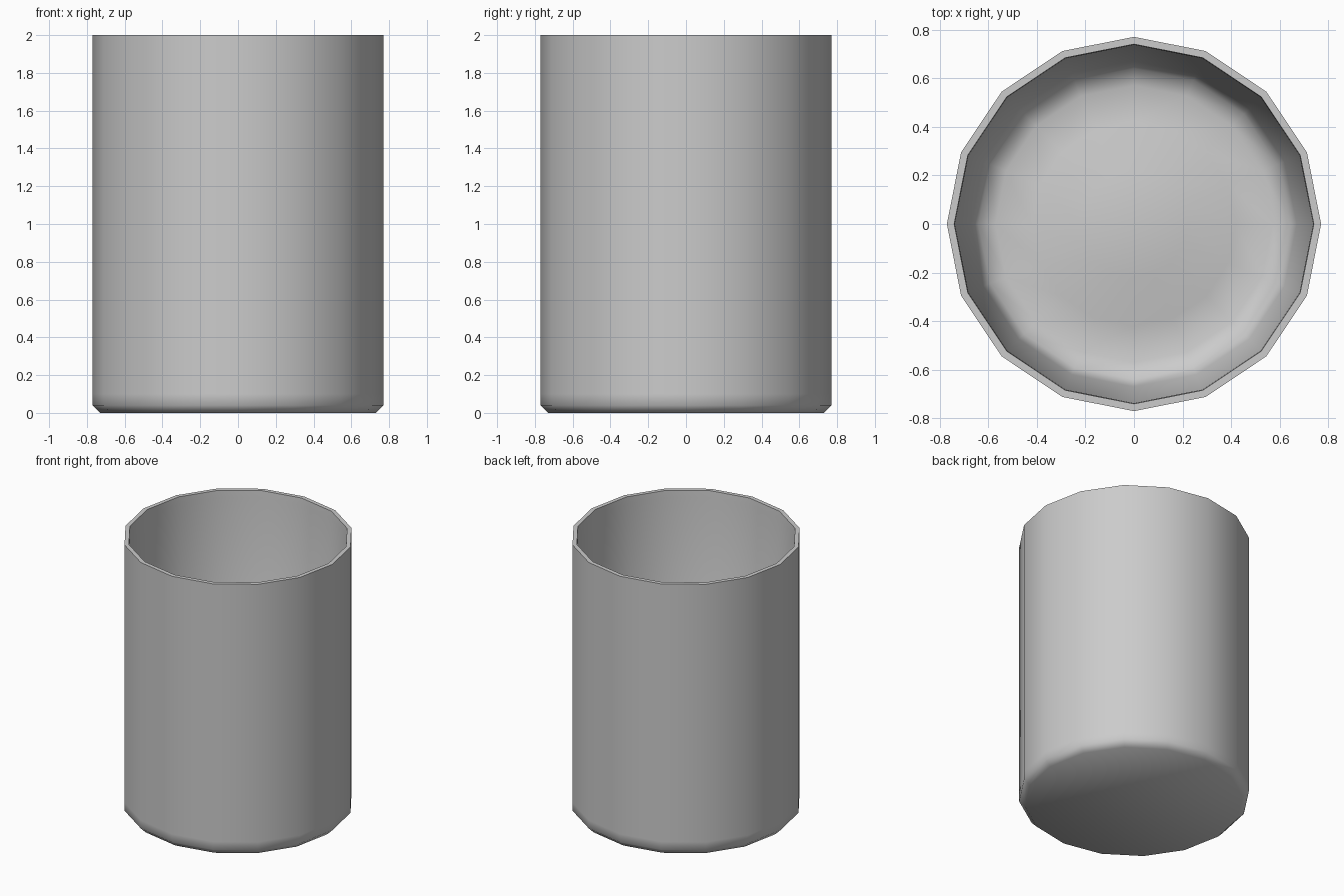
import bpy, bmesh, math

if "Cube" in bpy.data.objects:
    bpy.data.objects.remove(bpy.data.objects["Cube"])

SIDES = 16

# Profile (radius, height): underside, chamfer, outer wall, rim, tapered inner wall, domed floor
profile = [(0.73, 0.0), (0.77, 0.04), (0.77, 0.10), (0.77, 1.95), (0.77, 2.0),
           (0.74, 2.0), (0.737, 1.95), (0.67, 0.19), (0.64, 0.13), (0.57, 0.10),
           (0.42, 0.12), (0.22, 0.16)]

bm = bmesh.new()


def ring(r, z):
    return [bm.verts.new((r * math.cos(2 * math.pi * i / SIDES),
                          r * math.sin(2 * math.pi * i / SIDES), z)) for i in range(SIDES)]


# Revolved shell
rings = [ring(r, z) for r, z in profile]
for a, b in zip(rings, rings[1:]):
    for i in range(SIDES):
        j = (i + 1) % SIDES
        bm.faces.new((a[i], a[j], b[j], b[i]))

# Flat underside and raised floor centre
bm.faces.new(rings[0][::-1])
tip = bm.verts.new((0, 0, 0.175))
for i in range(SIDES):
    bm.faces.new((rings[-1][i], rings[-1][(i + 1) % SIDES], tip))
bmesh.ops.recalc_face_normals(bm, faces=bm.faces[:])

mesh = bpy.data.meshes.new("cup")
bm.to_mesh(mesh)
bm.free()
cup = bpy.data.objects.new("cup", mesh)
bpy.context.collection.objects.link(cup)
bpy.context.view_layer.objects.active = cup
cup.select_set(True)
bpy.ops.object.shade_smooth_by_angle(angle=math.radians(60))
